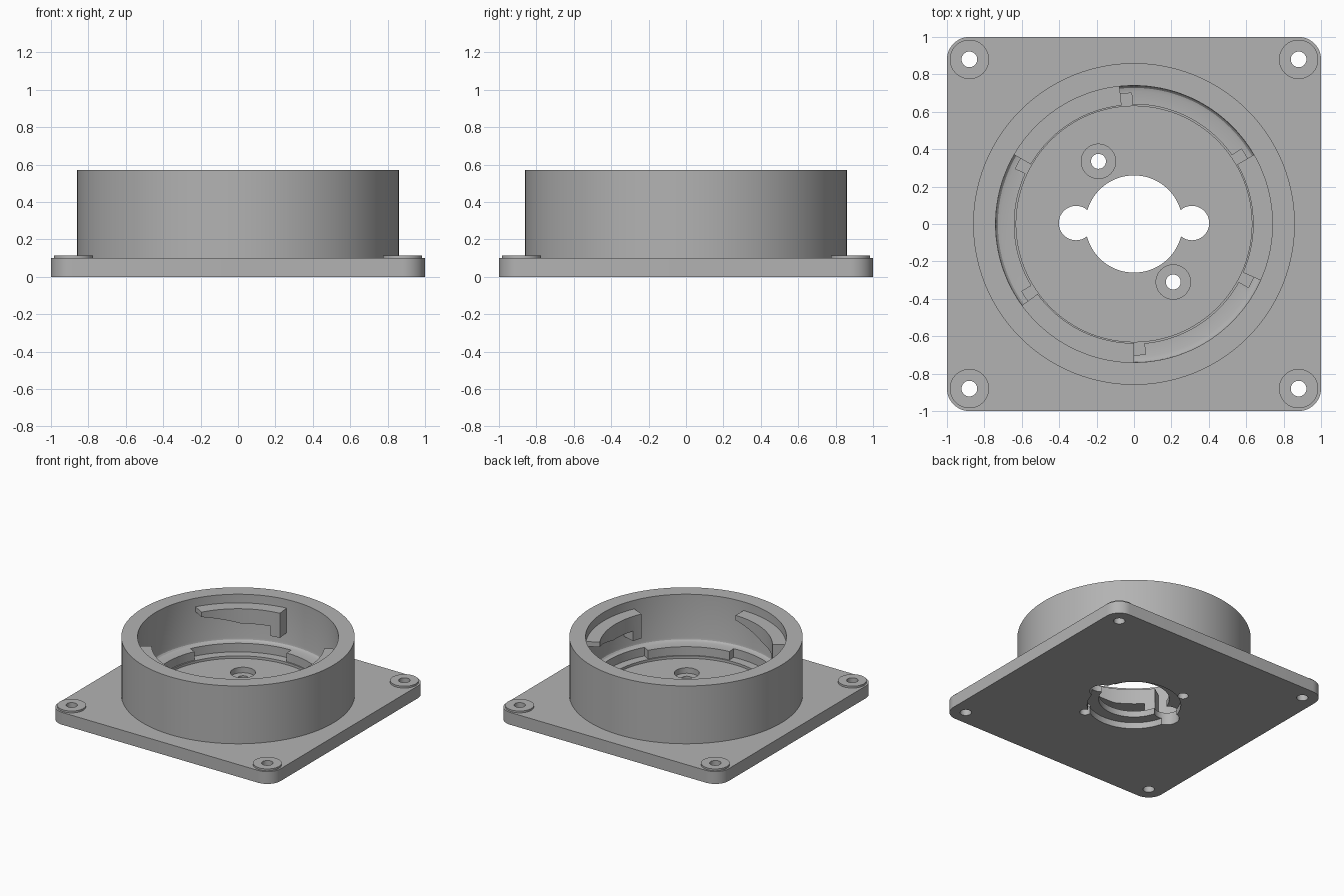
import bpy, bmesh
from math import sin, cos, radians, pi

if "Cube" in bpy.data.objects:
    bpy.data.objects.remove(bpy.data.objects["Cube"])

grey = bpy.data.materials.new("Light grey plastic")
grey.use_nodes = True
COLOUR = (0.45, 0.45, 0.45, 1)
grey.diffuse_color = COLOUR
grey.node_tree.nodes["Principled BSDF"].inputs["Base Color"].default_value = COLOUR


def finish(name, bm):
    bmesh.ops.recalc_face_normals(bm, faces=bm.faces)
    mesh = bpy.data.meshes.new(name)
    bm.to_mesh(mesh)
    bm.free()
    mesh.materials.append(grey)
    obj = bpy.data.objects.new(name, mesh)
    bpy.context.collection.objects.link(obj)
    return obj


def prism(name, outline, z0, z1):
    """Extrude a flat outline from z0 to z1."""
    bm = bmesh.new()
    face = bm.faces.new([bm.verts.new((x, y, z0)) for x, y in outline])
    side = bmesh.ops.extrude_face_region(bm, geom=[face])["geom"]
    for v in side:
        if isinstance(v, bmesh.types.BMVert):
            v.co.z = z1
    return finish(name, bm)


def cylinder(name, x, y, r, z0, z1, n=48):
    ring = [(x + r * cos(2 * pi * i / n), y + r * sin(2 * pi * i / n)) for i in range(n)]
    return prism(name, ring, z0, z1)


def sweep(name, sections, closed):
    """Skin equal-length (r, z) sections, each placed at its own angle."""
    bm = bmesh.new()
    rings = [[bm.verts.new((r * cos(a), r * sin(a), z)) for r, z in pts] for a, pts in sections]
    n = len(rings[0])
    pairs = list(zip(rings, rings[1:]))
    if closed:
        pairs.append((rings[-1], rings[0]))
    else:
        bm.faces.new(rings[0])
        bm.faces.new(rings[-1])
    for p, q in pairs:
        for i in range(n):
            j = (i + 1) % n
            bm.faces.new((p[i], p[j], q[j], q[i]))
    return finish(name, bm)


def rect(r0, r1, z0, z1):
    return [(r0, z0), (r1, z0), (r1, z1), (r0, z1)]


def boolean(target, tool, operation):
    mod = target.modifiers.new(operation.title(), 'BOOLEAN')
    mod.operation = operation
    mod.solver = 'EXACT'
    mod.object = tool
    bpy.context.view_layer.objects.active = target
    bpy.ops.object.modifier_apply(modifier=mod.name)
    bpy.data.objects.remove(tool)


# Square flange with rounded corners
R = 0.12
outline = []
for k, (sx, sy) in enumerate([(1, 1), (-1, 1), (-1, -1), (1, -1)]):
    for i in range(13):
        a = (k + i / 12) * pi / 2
        outline.append((sx * (1 - R) + R * cos(a), sy * (1 - R) + R * sin(a)))
body = prism("flange_and_collar", outline, 0, 0.1)

# Round collar with a filleted inner ledge
profile = [(0.86, 0.05), (0.86, 0.57), (0.74, 0.57), (0.74, 0.22), (0.737, 0.205),
           (0.728, 0.195), (0.71, 0.19), (0.64, 0.19), (0.64, 0.12), (0.63, 0.12), (0.63, 0.05)]
collar = sweep("collar", [(2 * pi * i / 128, profile) for i in range(128)], True)
boolean(body, collar, 'UNION')

# Raised corner pads with screw holes
CORNERS = [(x, y) for x in (-0.88, 0.88) for y in (-0.88, 0.88)]
for x, y in CORNERS:
    boolean(body, cylinder("pad", x, y, 0.105, 0.05, 0.115), 'UNION')
for x, y in CORNERS:
    boolean(body, cylinder("hole", x, y, 0.042, -0.1, 0.3, 32), 'DIFFERENCE')

# Central opening with two side ears, and a shallow recess underneath
boolean(body, cylinder("recess", 0, 0, 0.345, -0.1, 0.05, 64), 'DIFFERENCE')
boolean(body, cylinder("opening", 0, 0, 0.26, -0.1, 0.3, 64), 'DIFFERENCE')
for x in (-0.31, 0.31):
    boolean(body, cylinder("ear", x, 0.005, 0.092, -0.1, 0.3), 'DIFFERENCE')

# Counterbored floor screws
for x, y in [(-0.19, 0.335), (0.21, -0.31)]:
    boolean(body, cylinder("counterbore", x, y, 0.092, 0.055, 0.3), 'DIFFERENCE')
    boolean(body, cylinder("screw_hole", x, y, 0.04, -0.1, 0.3, 32), 'DIFFERENCE')

# Three notches in the ledge, each below a bayonet lug
STEPS = 20
parts = [body]
for k in range(3):
    turn = 120 * k
    cut = [(radians(turn + 91 + 64 * i / STEPS), rect(0.58, 0.70, 0.12, 0.3)) for i in range(STEPS + 1)]
    boolean(body, sweep("notch", cut, False), 'DIFFERENCE')

    # Lug: flat underside that ramps up to a thin tip, with a stop post at one end
    sections = []
    for i in range(STEPS + 1):
        t = i / STEPS
        low = 0.38 + 0.08 * max(0, t - 0.5) / 0.5
        sections.append((radians(turn + 96 + 54 * t), rect(0.637, 0.75, low, 0.5)))
    parts.append(sweep(f"bayonet_lug_{k + 1}", sections, False))
    post = [(radians(turn + 96 + 7 * i / 4), rect(0.637, 0.75, 0.3, 0.4)) for i in range(5)]
    boolean(parts[-1], sweep("stop_post", post, False), 'UNION')

# Smooth round walls, keep edges sharp
bpy.ops.object.select_all(action='DESELECT')
for obj in parts:
    obj.select_set(True)
bpy.context.view_layer.objects.active = body
bpy.ops.object.shade_smooth_by_angle(angle=radians(30))
